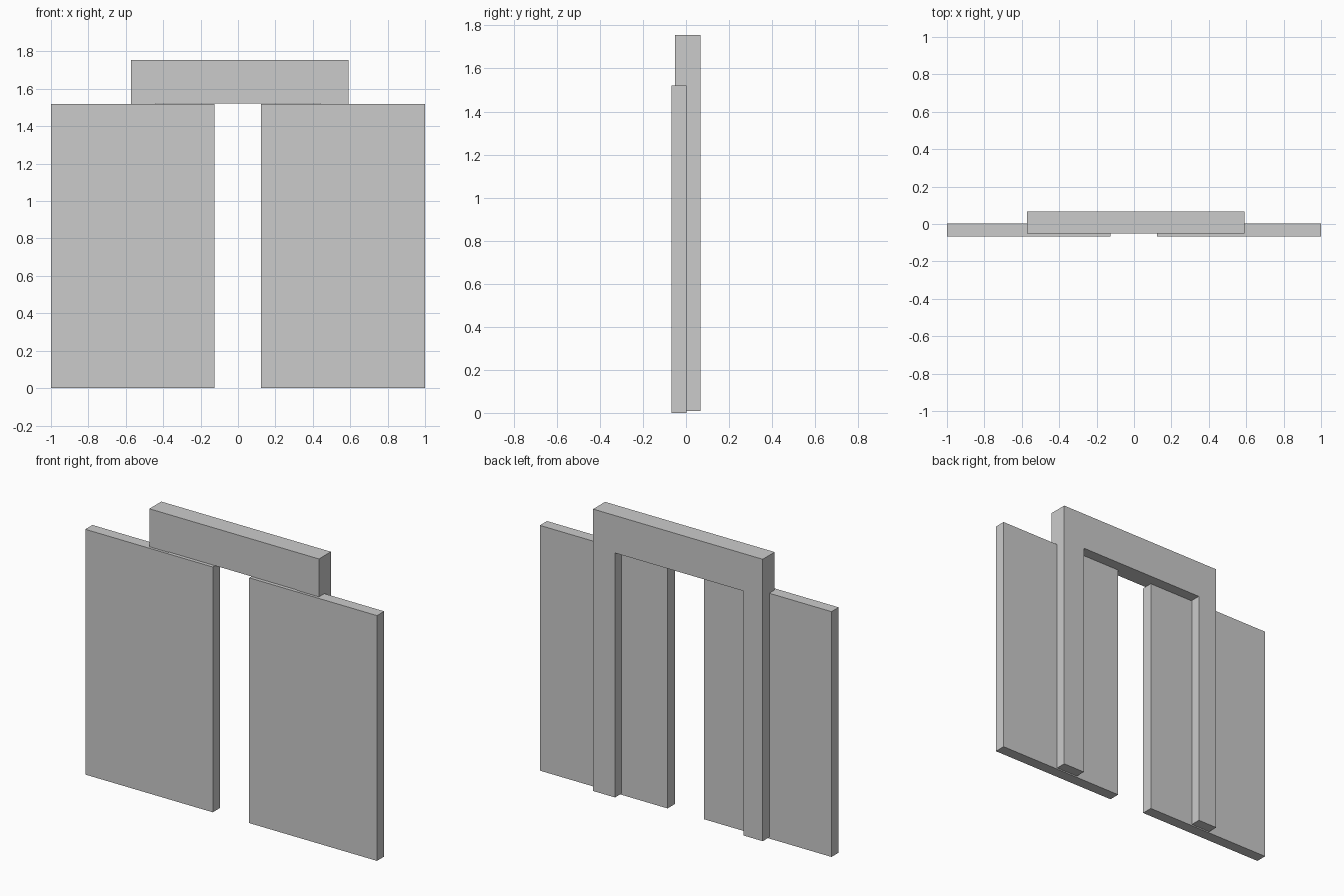
import bpy
import bmesh

cube = bpy.data.objects.get("Cube")
if cube:
    bpy.data.objects.remove(cube, do_unlink=True)

grey = bpy.data.materials.new("plain grey")
grey.use_nodes = True
colour = (0.6, 0.6, 0.6, 1)
grey.diffuse_color = colour
grey.node_tree.nodes["Principled BSDF"].inputs["Base Color"].default_value = colour


def extruded(name, outline, y_front, y_back):
    """Extrude an outline in the x-z plane from front to back."""
    bm = bmesh.new()
    face = bm.faces.new([bm.verts.new((x, y_front, z)) for x, z in outline])
    moved = bmesh.ops.extrude_face_region(bm, geom=[face])["geom"]
    verts = [v for v in moved if isinstance(v, bmesh.types.BMVert)]
    bmesh.ops.translate(bm, verts=verts, vec=(0, y_back - y_front, 0))
    bmesh.ops.recalc_face_normals(bm, faces=bm.faces)
    mesh = bpy.data.meshes.new(name)
    bm.to_mesh(mesh)
    bm.free()
    mesh.materials.append(grey)
    obj = bpy.data.objects.new(name, mesh)
    bpy.context.collection.objects.link(obj)
    return obj


# Two sliding door panels
for name, x0, x1 in (("right_door", -1, -0.126), ("left_door", 0.124, 1)):
    extruded(name, [(x0, 0), (x1, 0), (x1, 1.52), (x0, 1.52)], -0.067, 0.003)

# Doorway frame: two posts joined by a lintel
left, right, top, base = -0.573, 0.59, 1.755, 0.008
inner, head = 0.44, 1.523
extruded("door_frame", [
    (left, base), (-inner, base), (-inner, head), (inner, head),
    (inner, base), (right, base), (right, top), (left, top),
], -0.05, 0.067)
